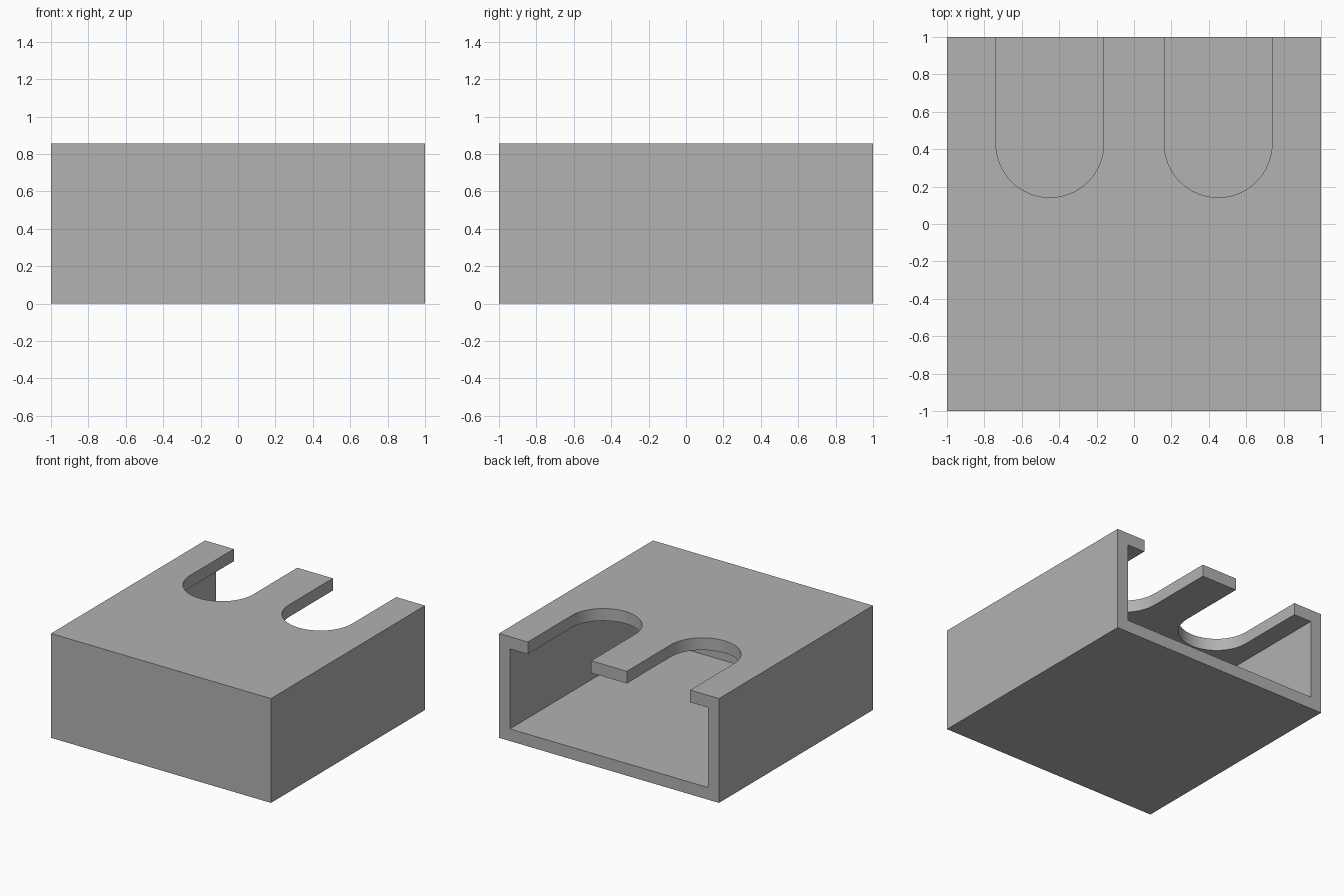
import bpy, bmesh, math

if "Cube" in bpy.data.objects:
    bpy.data.objects.remove(bpy.data.objects["Cube"])

HEIGHT, WALL = 0.857, 0.1
SLOT_X, SLOT_Y, SLOT_R = 0.45, 0.43, 0.288
ARC_STEPS = 32

grey = bpy.data.materials.new("plain grey")
grey.use_nodes = True
grey.diffuse_color = (0.445, 0.445, 0.445, 1)
grey.node_tree.nodes["Principled BSDF"].inputs["Base Color"].default_value = grey.diffuse_color


def prism(name, outline, z0, z1):
    """Closed solid: a flat outline extruded from z0 to z1."""
    bm = bmesh.new()
    base = bm.faces.new([bm.verts.new((x, y, z0)) for x, y in outline])
    top = bmesh.ops.extrude_face_region(bm, geom=[base])["geom"]
    verts = [v for v in top if isinstance(v, bmesh.types.BMVert)]
    bmesh.ops.translate(bm, verts=verts, vec=(0, 0, z1 - z0))
    bmesh.ops.recalc_face_normals(bm, faces=bm.faces)
    mesh = bpy.data.meshes.new(name)
    bm.to_mesh(mesh)
    bm.free()
    mesh.materials.append(grey)
    obj = bpy.data.objects.new(name, mesh)
    bpy.context.collection.objects.link(obj)
    return obj


def rectangle(half_x, y0, y1):
    return [(-half_x, y0), (half_x, y0), (half_x, y1), (-half_x, y1)]


def slot(cx):
    """Round-ended outline that runs out past the back edge."""
    angles = [math.pi * (1 + i / ARC_STEPS) for i in range(ARC_STEPS + 1)]
    arc = [(cx + SLOT_R * math.cos(a), SLOT_Y + SLOT_R * math.sin(a)) for a in angles]
    return arc + [(cx + SLOT_R, 1.2), (cx - SLOT_R, 1.2)]


# Box with an open back
housing = prism("housing", rectangle(1, -1, 1), 0, HEIGHT)

# Cavity and the two slots in the lid
cutters = [prism("cavity_cutter", rectangle(1 - WALL, WALL - 1, 1.2), WALL, HEIGHT - WALL)]
for side, sign in (("left", 1), ("right", -1)):
    cutters.append(prism(side + "_slot_cutter", slot(sign * SLOT_X), HEIGHT / 2, HEIGHT + 0.2))

bpy.ops.object.select_all(action="DESELECT")
housing.select_set(True)
bpy.context.view_layer.objects.active = housing
for cutter in cutters:
    cutter.hide_render = True
    mod = housing.modifiers.new(cutter.name, "BOOLEAN")
    mod.operation, mod.solver, mod.object = "DIFFERENCE", "EXACT", cutter
    bpy.ops.object.modifier_apply(modifier=mod.name)
    bpy.data.objects.remove(cutter)

# Smooth slot ends, sharp box edges
bpy.ops.object.shade_smooth_by_angle(angle=math.radians(30))
